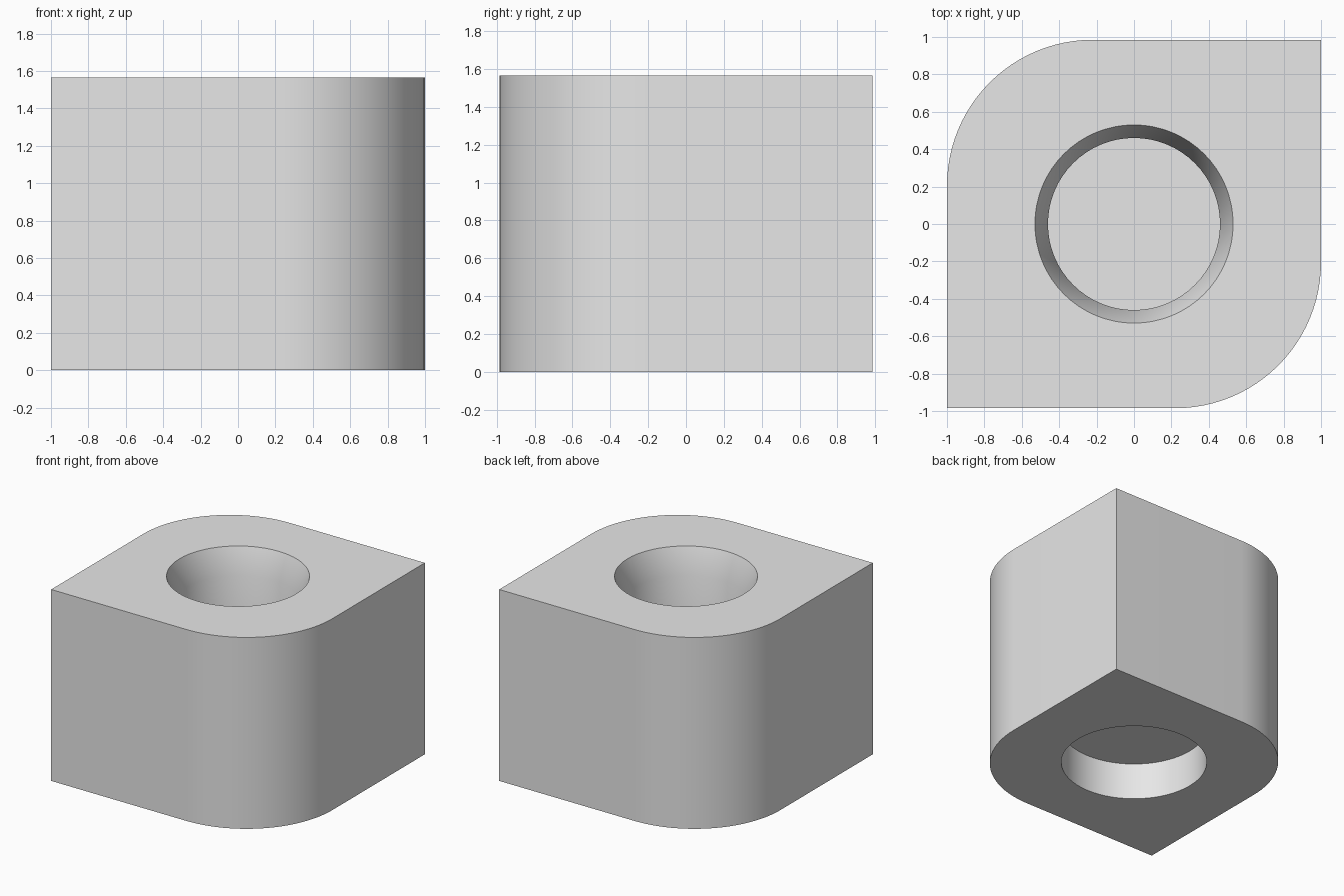
import bpy, bmesh
from math import cos, sin, pi, radians

if "Cube" in bpy.data.objects:
    bpy.data.objects.remove(bpy.data.objects["Cube"], do_unlink=True)

HALF_X, HALF_Y, HEIGHT = 1.0, 0.985, 1.565
CORNER = 0.78
SEGMENTS = 64

grey = bpy.data.materials.new("plain_grey")
grey.use_nodes = True
grey.diffuse_color = (0.8, 0.8, 0.8, 1)
grey.node_tree.nodes["Principled BSDF"].inputs["Base Color"].default_value = (0.8, 0.8, 0.8, 1)


def make_object(name, bm):
    bmesh.ops.recalc_face_normals(bm, faces=bm.faces)
    mesh = bpy.data.meshes.new(name)
    bm.to_mesh(mesh)
    bm.free()
    mesh.materials.append(grey)
    obj = bpy.data.objects.new(name, mesh)
    bpy.context.collection.objects.link(obj)
    return obj


def turned_cutter(name, profile):
    """Closed solid of revolution from (radius, height) pairs."""
    bm = bmesh.new()
    rings = []
    for r, z in profile:
        rings.append([bm.verts.new((r * cos(2 * pi * i / SEGMENTS),
                                    r * sin(2 * pi * i / SEGMENTS), z))
                      for i in range(SEGMENTS)])
    for low, high in zip(rings, rings[1:]):
        for i in range(SEGMENTS):
            j = (i + 1) % SEGMENTS
            bm.faces.new((low[i], low[j], high[j], high[i]))
    bm.faces.new(rings[0])
    bm.faces.new(rings[-1])
    obj = make_object(name, bm)
    obj.hide_render = True
    return obj


# Outline: two square corners and two large rounded corners, diagonally opposite
outline = []
for side in (1, -1):
    outline.append((side * HALF_X, side * HALF_Y))
    for i in range(25):
        a = pi / 2 + pi / 2 * i / 24
        outline.append((side * (CORNER - HALF_X + CORNER * cos(a)),
                        side * (HALF_Y - CORNER + CORNER * sin(a))))

# Block
bm = bmesh.new()
base = bm.faces.new([bm.verts.new((x, y, 0)) for x, y in outline])
grown = bmesh.ops.extrude_face_region(bm, geom=[base], use_keep_orig=True)
top = [v for v in grown["geom"] if isinstance(v, bmesh.types.BMVert)]
bmesh.ops.translate(bm, verts=top, vec=(0, 0, HEIGHT))
block = make_object("block", bm)

# Tapered socket in the top, shallow round recess underneath
over = 0.1
cutters = [
    turned_cutter("top_socket_cutter",
                  [(0.46, 0.5), (0.46, HEIGHT - 0.21), (0.53, HEIGHT), (0.53, HEIGHT + over)]),
    turned_cutter("bottom_recess_cutter", [(0.545, -over), (0.545, 0.3)]),
]

bpy.ops.object.select_all(action='DESELECT')
block.select_set(True)
bpy.context.view_layer.objects.active = block
for cutter in cutters:
    mod = block.modifiers.new(cutter.name, 'BOOLEAN')
    mod.operation = 'DIFFERENCE'
    mod.solver = 'EXACT'
    mod.object = cutter
    bpy.ops.object.modifier_apply(modifier=mod.name)
    bpy.data.objects.remove(cutter, do_unlink=True)

bpy.ops.object.shade_smooth_by_angle(angle=radians(30))
